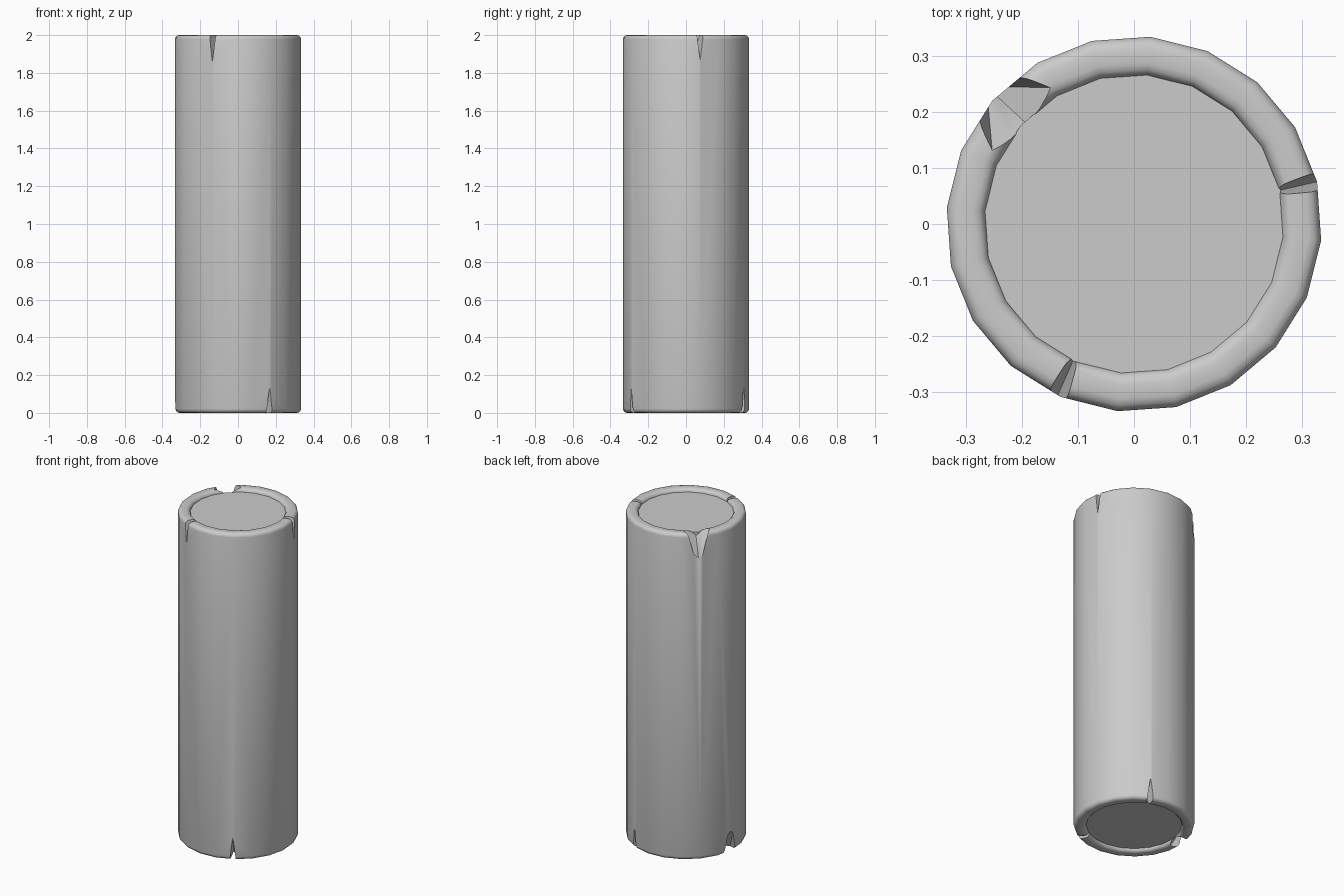
import bpy, bmesh
from math import sin, cos, pi, radians

if "Cube" in bpy.data.objects:
    bpy.data.objects.remove(bpy.data.objects["Cube"])

SIDES, START = 20, radians(-5)
R_OUT, R_IN, H, BEV = 0.335, 0.266, 2.0, 0.022


def make_object(name, bm):
    bmesh.ops.recalc_face_normals(bm, faces=bm.faces[:])
    mesh = bpy.data.meshes.new(name)
    bm.to_mesh(mesh)
    bm.free()
    ob = bpy.data.objects.new(name, mesh)
    bpy.context.collection.objects.link(ob)
    return ob


def smooth(ob):
    bpy.ops.object.select_all(action='DESELECT')
    ob.select_set(True)
    bpy.context.view_layer.objects.active = ob
    bpy.ops.object.shade_smooth_by_angle(angle=radians(35))


def lathe(name, profile):
    """Revolve a closed (r, z) profile around z."""
    bm = bmesh.new()
    rings = []
    for i in range(SIDES):
        a = START + 2 * pi * i / SIDES
        rings.append([bm.verts.new((r * cos(a), r * sin(a), z)) for r, z in profile])
    n = len(profile)
    for i in range(SIDES):
        p, q = rings[i], rings[(i + 1) % SIDES]
        for j in range(n):
            k = (j + 1) % n
            bm.faces.new((p[j], q[j], q[k], p[k]))
    return make_object(name, bm)


def notch_cutter(angle, width, width_in, depth, top):
    """Wedge whose valley runs from deep outside to shallow inside."""
    bm = bmesh.new()
    a = radians(angle)
    for r in (0.252, 0.36):
        t = (r - R_IN) / (R_OUT - R_IN)
        d = 0.04 + (depth - 0.04) * t
        w = width_in + (width - width_in) * t
        over = 0.05
        half = w / 2 * (d + over) / d
        for s, z in ((0, H - d), (-half, H + over), (half, H + over)):
            bm.verts.new((r * cos(a) - s * sin(a), r * sin(a) + s * cos(a),
                          z if top else H - z))
    bmesh.ops.convex_hull(bm, input=bm.verts[:])
    ob = make_object("notch_cutter", bm)
    ob.hide_render = True
    return ob


# Bark tube with rounded rims
profile = []
for cx, cz, a0 in ((R_OUT - BEV, H - BEV, 0), (R_IN + BEV, H - BEV, 90),
                   (R_IN + BEV, BEV, 180), (R_OUT - BEV, BEV, 270)):
    for k in range(4):
        a = radians(a0 + 30 * k)
        profile.append((cx + BEV * cos(a), cz + BEV * sin(a)))
bark = lathe("bark", profile)

# V-shaped splits: angle, outer width, inner width, depth, at the top end
splits = [
    (137, 0.078, 0.055, 0.15, True),
    (13, 0.034, 0.012, 0.13, True),
    (246, 0.036, 0.012, 0.14, True),
    (-60, 0.034, 0.012, 0.135, False),
    (66, 0.036, 0.012, 0.135, False),
    (173, 0.075, 0.05, 0.13, False),
]
for s in splits:
    cutter = notch_cutter(*s)
    mod = bark.modifiers.new("split", 'BOOLEAN')
    mod.operation, mod.solver, mod.object = 'DIFFERENCE', 'EXACT', cutter
    bpy.context.view_layer.objects.active = bark
    bpy.ops.object.modifier_apply(modifier=mod.name)
    bpy.data.objects.remove(cutter)
smooth(bark)

# Wood core, slightly recessed at both ends
bm = bmesh.new()
ends = []
for z in (0.02, H - 0.02):
    ends.append([bm.verts.new((0.268 * cos(START + 2 * pi * i / SIDES),
                               0.268 * sin(START + 2 * pi * i / SIDES), z))
                 for i in range(SIDES)])
    bm.faces.new(ends[-1])
for i in range(SIDES):
    j = (i + 1) % SIDES
    bm.faces.new((ends[0][i], ends[0][j], ends[1][j], ends[1][i]))
core = make_object("wood_core", bm)
smooth(core)
